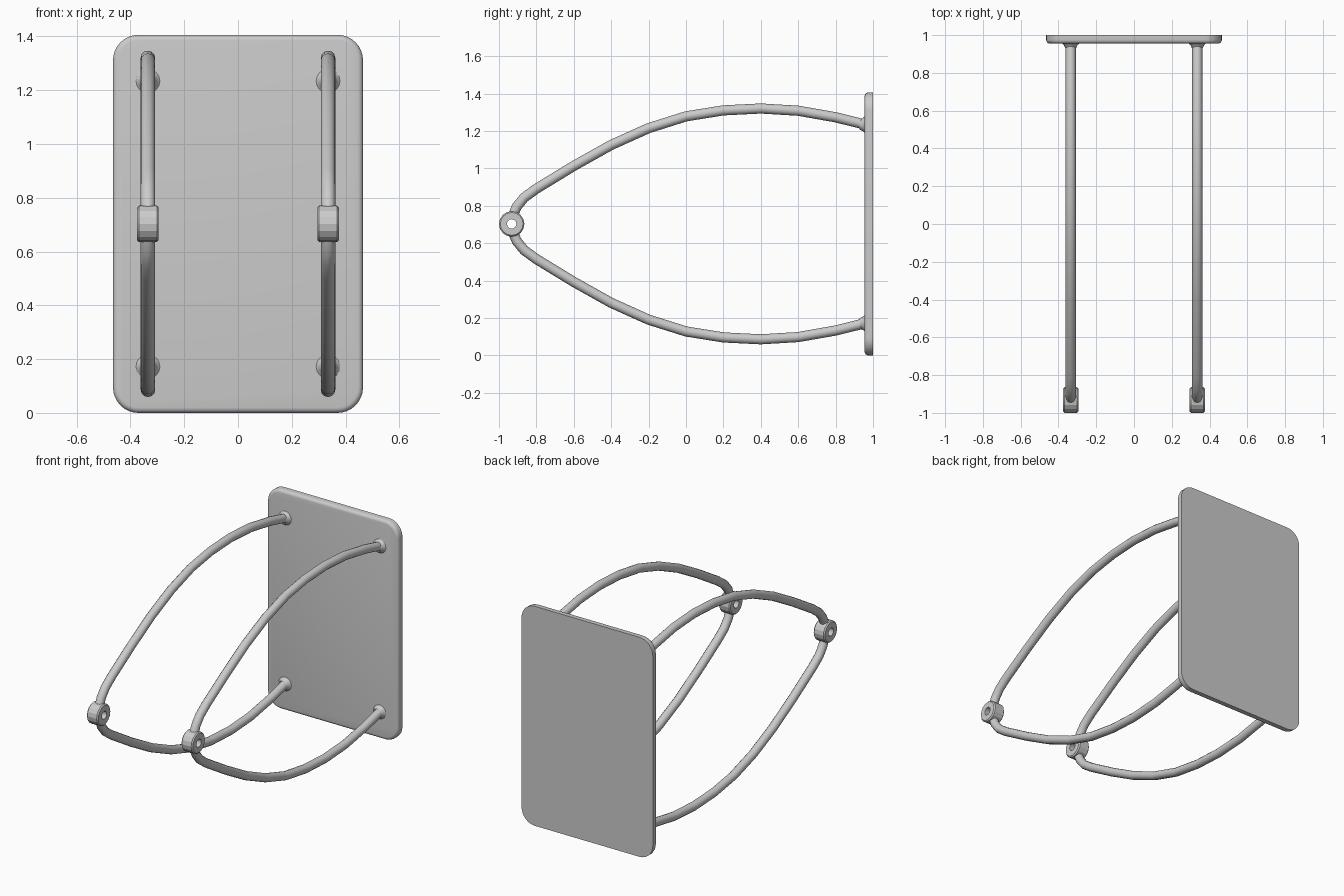
import bpy, bmesh, math
from mathutils import Matrix, Vector

if "Cube" in bpy.data.objects:
    bpy.data.objects.remove(bpy.data.objects["Cube"])

GREY = (0.6, 0.6, 0.6, 1)
metal = bpy.data.materials.new("grey metal")
metal.use_nodes = True
metal.diffuse_color = GREY
metal.node_tree.nodes["Principled BSDF"].inputs["Base Color"].default_value = GREY

MID_Z = 0.703      # height of the mirror plane between upper and lower rods
ROD_X = 0.335
ROD_R = 0.027


def finish(name, bm, angle=None):
    bmesh.ops.recalc_face_normals(bm, faces=bm.faces)
    mesh = bpy.data.meshes.new(name)
    bm.to_mesh(mesh)
    bm.free()
    mesh.materials.append(metal)
    obj = bpy.data.objects.new(name, mesh)
    bpy.context.collection.objects.link(obj)
    if angle:
        bpy.ops.object.select_all(action='DESELECT')
        obj.select_set(True)
        bpy.context.view_layer.objects.active = obj
        bpy.ops.object.shade_smooth_by_angle(angle=math.radians(angle))
    return obj


def lathe(name, profile, axis, centre, steps, closed, angle=None):
    """Spin a profile of points around an axis through centre."""
    bm = bmesh.new()
    verts = [bm.verts.new(p) for p in profile]
    edges = [bm.edges.new(pair) for pair in zip(verts, verts[1:])]
    if closed:
        edges.append(bm.edges.new((verts[-1], verts[0])))
    bmesh.ops.spin(bm, geom=verts + edges, cent=centre, axis=axis,
                   angle=math.tau, steps=steps, use_merge=True)
    bmesh.ops.remove_doubles(bm, verts=bm.verts, dist=1e-5)
    return finish(name, bm, angle)


# Back plate: rounded corners, soft front rim, flat back
bm = bmesh.new()
bmesh.ops.create_cube(bm, size=1, matrix=Matrix.Translation((0, 0.9775, MID_Z))
                      @ Matrix.Diagonal((0.93, 0.045, 2 * MID_Z, 1)))
corners = [e for e in bm.edges
           if abs(e.verts[0].co.y - e.verts[1].co.y) > 0.01]
bmesh.ops.bevel(bm, geom=corners, offset=0.095, segments=8, profile=0.5, affect='EDGES')
rim = [e for e in bm.edges if all(v.co.y < 0.96 for v in e.verts)]
bmesh.ops.bevel(bm, geom=rim, offset=0.02, segments=4, profile=0.5, affect='EDGES')
finish("back_plate", bm, 35)

# Centre line of one rod, as (y, height above the mirror plane)
PATH = [(0.97, 0.528), (0.8, 0.57), (0.6, 0.605), (0.4, 0.617), (0.2, 0.607),
        (0, 0.575), (-0.2, 0.512), (-0.4, 0.422), (-0.6, 0.31), (-0.8, 0.188),
        (-0.865, 0.141), (-0.905, 0.092), (-0.927, 0.04)]


def rod(name, x, side):
    """Sweep a round section along the path; side is +1 upper, -1 lower."""
    pts = [Vector((x, y, MID_Z + side * h)) for y, h in PATH]
    bm = bmesh.new()
    rings = []
    for i, p in enumerate(pts):
        t = (pts[min(i + 1, len(pts) - 1)] - pts[max(i - 1, 0)]).normalized()
        across = Vector((1, 0, 0))
        up = t.cross(across)
        rings.append([bm.verts.new(p + ROD_R * (math.cos(a) * across + math.sin(a) * up))
                      for a in (math.tau * k / 12 for k in range(12))])
    for a, b in zip(rings, rings[1:]):
        for k in range(12):
            j = (k + 1) % 12
            bm.faces.new((a[k], a[j], b[j], b[k]))
    bm.faces.new(rings[0])
    bm.faces.new(rings[-1])
    finish(name, bm, 35)


for label, x in (("left", ROD_X), ("right", -ROD_X)):
    # Pierced boss joining the two rods at the front
    c = Vector((x, -0.932, MID_Z))
    half, outer, hole, edge = 0.04, 0.068, 0.025, 0.007
    section = [(-half, hole), (half, hole), (half, outer - edge),
               (half - edge, outer), (edge - half, outer), (-half, outer - edge)]
    lathe(label + "_boss", [c + Vector((u, 0, r)) for u, r in section],
          (1, 0, 0), c, 16, True, 20)
    for level, side in (("upper", 1), ("lower", -1)):
        rod(f"{label}_{level}_rod", x, side)
        # Flared fillet where the rod meets the plate
        c = Vector((x, 0.96, MID_Z + side * 0.531))
        flare = [(0, 0.052), (-0.006, 0.043), (-0.015, 0.035), (-0.032, 0.027)]
        lathe(f"{label}_{level}_fillet", [c + Vector((0, y, r)) for y, r in flare],
              (0, 1, 0), c, 16, False, 60)
